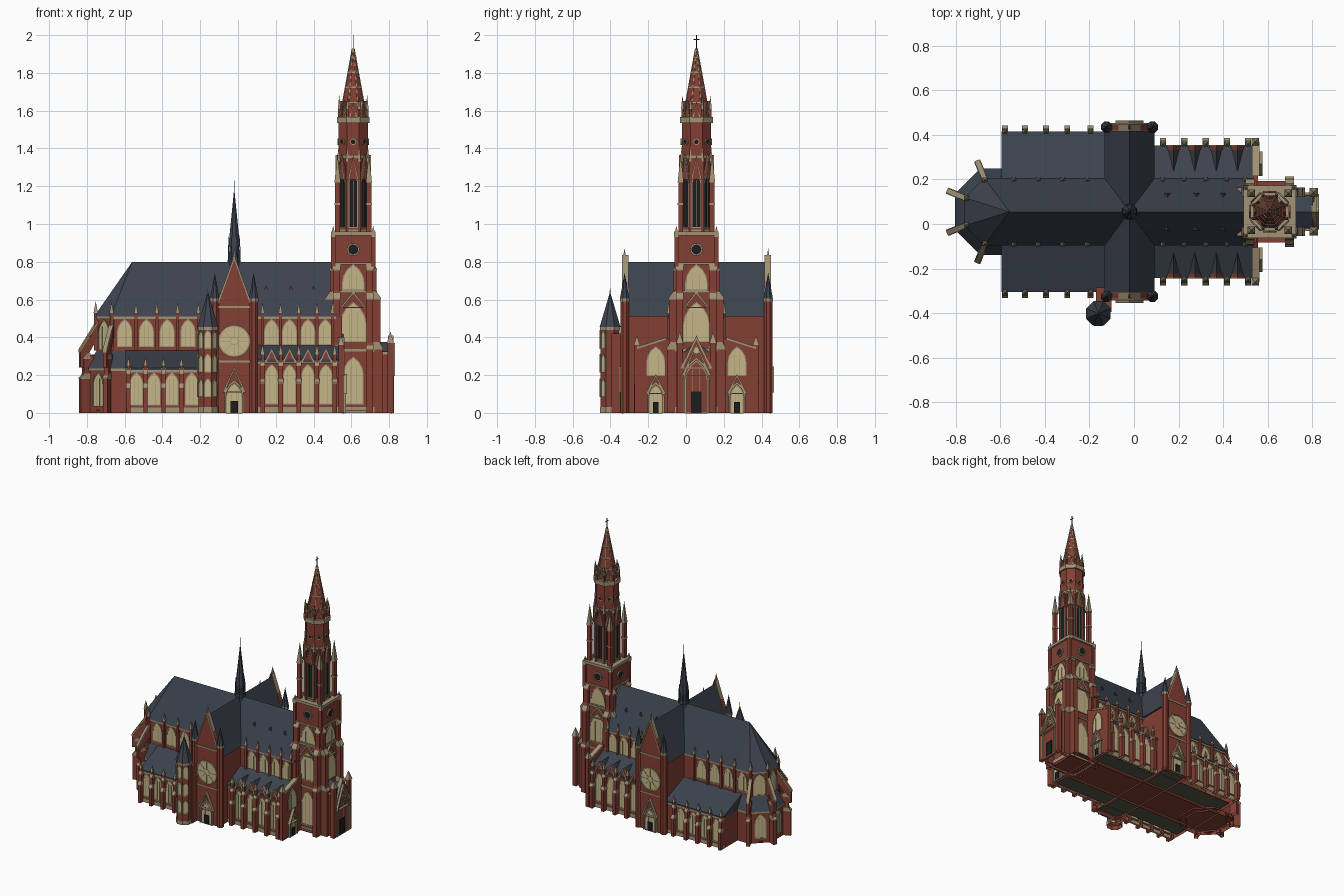
import bpy, bmesh
from math import sin, cos, tan, pi, radians as rad
from mathutils import Matrix, Vector

if "Cube" in bpy.data.objects:
    bpy.data.objects.remove(bpy.data.objects["Cube"])

AXIS = 0.055                       # the church axis lies at y = AXIS; parts are built around y = 0
COL = dict(brick=(.23, .05, .033), roof=(.045, .055, .075), glass=(.56, .47, .25),
           stone=(.36, .29, .18), dark=(.012, .012, .014), floor=(.10, .095, .07))
MATS = {}
for k, c in COL.items():
    MATS[k] = bpy.data.materials.new(k)
    MATS[k].diffuse_color = (*c, 1)
PARTS = {}

def part(name, mat='brick', mirror=False):
    if name not in PARTS:
        PARTS[name] = (bmesh.new(), mat, mirror)
    return PARTS[name][0]

def place(p, a, u, z, d):          # wall coordinates: u sideways, z up, d outwards along angle a
    a = rad(a)
    return Vector((p[0] + d * cos(a) - u * sin(a), p[1] + d * sin(a) + u * cos(a), z))

def slab(bm, prof, p, a, d0, d1):
    A, B = [[bm.verts.new(place(p, a, u, z, d)) for u, z in prof] for d in (d0, d1)]
    bm.faces.new(A); bm.faces.new(B)
    for i in range(len(A)):
        bm.faces.new((A[i - 1], A[i], B[i], B[i - 1]))

def ring(bm, outer, inner, p, a, d0, d1):
    L = [[bm.verts.new(place(p, a, u, z, d)) for u, z in pr]
         for pr, d in ((outer, d0), (outer, d1), (inner, d1), (inner, d0))]
    for i in range(len(outer)):
        for s in range(3):
            bm.faces.new((L[s][i - 1], L[s][i], L[s + 1][i], L[s + 1][i - 1]))

def box(bm, x0, x1, y0, y1, z0, z1):
    slab(bm, [(y0, z0), (y1, z0), (y1, z1), (y0, z1)], (0, 0), 0, x0, x1)

def cone(bm, x, y, z0, z1, r0, r1=0.0, n=8):       # radii measured to the flats
    k = 1 / cos(pi / n)
    bmesh.ops.create_cone(bm, cap_ends=True, segments=n, radius1=r0 * k, radius2=max(r1, .0004) * k,
        depth=z1 - z0, matrix=Matrix.Translation((x, y, (z0 + z1) / 2)) @ Matrix.Rotation(pi / n, 4, 'Z'))

def arch(w, z0, z1):
    s, pts = z1 - .87 * w, [(-w / 2, z0), (w / 2, z0)]
    r = [(-w / 2 + w * cos(rad(t)), s + w * sin(rad(t))) for t in (0, 20, 40, 60)]
    return pts + r + [(-u, z) for u, z in r[-2::-1]]

def disc(r, z, n=20):
    return [(r * cos(2 * pi * i / n), z + r * sin(2 * pi * i / n)) for i in range(n)]

def window(name, p, a, w, z0, z1, mirror=False, glass='glass', bars=2):
    slab(part(name + '_glass', glass, mirror), arch(w, z0, z1), p, a, -.004, .002)
    f = part(name + '_frames', 'stone', mirror)
    ring(f, arch(w + .01, z0 - .006, z1 + .008), arch(w, z0, z1), p, a, -.004, .006)
    for i in range(bars):
        u = w * ((i + 1) / (bars + 1) - .5)
        slab(f, [(u - .001, z0), (u + .001, z0), (u + .001, z1 - .4 * w), (u - .001, z1 - .4 * w)], p, a, 0, .004)

def gable(name, p, a, w, z0, z1, d0, d1, mirror=False, fill='brick', t=.008):
    tri = [(-w / 2, z0), (w / 2, z0), (0, z1)]
    if fill:
        slab(part(name + '_walls', fill, mirror), tri, p, a, d0, d1)
    ring(part(name + '_copings', 'stone', mirror), tri,
         [(-w / 2 + 1.8 * t, z0 + t * .6), (w / 2 - 1.8 * t, z0 + t * .6), (0, z1 - 2.2 * t)], p, a, d0, d1 + .004)

def pinnacle(name, x, y, z0, zs, z1, r, mirror=False, mat='stone'):
    cone(part(name + '_shafts', 'brick', mirror), x, y, z0, zs, r, r, 4)
    cone(part(name + '_caps', mat, mirror), x, y, zs, z1, r * 1.25, 0, 4)

def buttress(name, p, a, depth, zt, w=.011, mirror=False):
    D = depth
    slab(part(name, 'brick', mirror), [(-.02, 0), (D, 0), (D, .58 * zt), (.7 * D, .68 * zt), (.7 * D, .92 * zt), (-.02, zt)],
         p, a - 90, -w, w)
    for f, zb in ((1.05, .58), (.78, .92)):        # stone weatherings
        slab(part(name + '_weatherings', 'stone', mirror), [(0, zb * zt), (f * D, zb * zt), (f * D, zb * zt + .006),
             (.6 * f * D, zb * zt + .028), (0, zb * zt + .028)], p, a - 90, -w - .002, w + .002)

def portal(name, p, a, w, z1, zg, mirror=False):
    slab(part(name + '_doors', 'dark', mirror), [(-w * .25, 0), (w * .25, 0), (w * .25, z1 * .42), (-w * .25, z1 * .42)], p, a, 0, .01)
    window(name + '_arch', p, a, w, .002, z1, mirror)
    ring(part(name + '_mouldings', 'stone', mirror), arch(w + .03, 0, z1 + .025), arch(w + .012, .0, z1 + .01), p, a, -.005, .014)
    gable(name + '_gable', p, a, w + .05, z1 * .72, zg, -.004, .016, mirror, None)

# --- Nave, choir and apse
ax = -.61
box(part('nave_walls'), ax, .55, -.14, .14, 0, .51)
box(part('nave_cornice', 'stone'), ax, .52, -.147, .147, .498, .512)
cone(part('apse_upper_walls'), ax, 0, 0, .51, .14, .14)
cone(part('apse_cornice', 'stone'), ax, 0, .498, .512, .147, .147)
cone(part('apse_lower_walls'), ax, 0, 0, .24, .183, .183)
cone(part('apse_lower_cornice', 'stone'), ax, 0, .222, .236, .19, .19)
cone(part('apse_lower_roof', 'roof'), ax, 0, .236, .33, .194, .138)
slab(part('nave_roof', 'roof'), [(-.152, .51), (.152, .51), (0, .8)], (0, 0), 0, -.56, .53)
bm = part('apse_roof', 'roof')
tip = bm.verts.new((-.56, 0, .8))
eave = [bm.verts.new((ax + .1645 * cos(rad(t)), .1645 * sin(rad(t)), .51)) for t in (112.5, 157.5, 202.5, 247.5)]
eave = [bm.verts.new((-.56, .152, .51))] + eave + [bm.verts.new((-.56, -.152, .51))]
for v, w in zip(eave, eave[1:]):
    bm.faces.new((tip, v, w))
bm.faces.new(eave)
for t in (135, 180, 225):
    for nm, r, w, z0, z1 in (('apse_low_window', .183, .07, .04, .21), ('apse_high_window', .14, .075, .34, .488)):
        window(nm, (ax + r * cos(rad(t)), r * sin(rad(t))), t, w, z0, z1)
for t in (112.5, 157.5, 202.5, 247.5):
    c, s = cos(rad(t)), sin(rad(t))
    buttress('apse_buttress', (ax + .19 * c, .19 * s), t, .055, .31, .013)
    slab(part('flying_buttresses'), [(.14, .41), (.14, .49), (.185, .43), (.185, .41), (.225, .37), (.247, .32), (.247, .24),
         (.2, .24), (.195, .32)], (ax, 0), t - 90, -.01, .01)
    slab(part('flying_copings', 'stone'), [(.14, .485), (.14, .5), (.25, .335), (.25, .32)], (ax, 0), t - 90, -.012, .012)
    pinnacle('apse_pinnacle', ax + .155 * c, .155 * s, .33, .53, .59, .009)
for x in (-.54, -.43, -.32, -.21, .13, .225, .322, .418, .5):
    pinnacle('clerestory_pinnacle', x, -.146, .33, .53, .585, .008, True)
for x in (-.6, -.485, -.375, -.265, .178, .273, .37, .462):
    window('clerestory_window', (x, -.14), -90, .07, .355, .49, True)
for x in (.15, .28, .4):
    slab(part('roof_dormers', 'roof', True), [(-.012, .65), (.012, .65), (0, .675)], (x, -.05), -90, 0, .035)

# --- Choir aisles
box(part('choir_aisle_walls', 'brick', True), -.59, -.12, -.35, -.13, 0, .235)
slab(part('choir_aisle_roof', 'roof', True), [(-.36, .228), (-.36, .238), (-.14, .33), (-.14, .228)], (0, 0), 0, -.595, -.12)
box(part('choir_aisle_bands', 'stone', True), -.592, -.12, -.357, -.34, .215, .229)
box(part('choir_aisle_bands', 'stone', True), -.592, -.12, -.354, -.34, .0, .028)
for x in (-.538, -.445, -.35, -.245):
    window('choir_window', (x, -.35), -90, .062, .045, .207, True)
for x in (-.58, -.49, -.395, -.3, -.195):
    buttress('choir_buttress', (x, -.35), -90, .035, .225, .011, True)
    pinnacle('choir_pinnacle', x, -.362, .2, .25, .295, .008, True)

# --- Nave aisles with a gabled roof over each bay
box(part('nave_aisle_walls', 'brick', True), .07, .55, -.29, -.13, 0, .28)
slab(part('nave_aisle_roof', 'roof', True), [(-.298, .27), (-.298, .282), (-.14, .36), (-.14, .27)], (0, 0), 0, .07, .545)
box(part('nave_aisle_plinth', 'stone', True), .07, .552, -.295, -.28, 0, .03)
box(part('nave_aisle_bands', 'stone', True), .07, .55, -.295, -.28, .262, .274)
for x in (.178, .273, .37, .465):
    window('aisle_window', (x, -.29), -90, .06, .05, .25, True)
    gable('bay_gable', (x, -.29), -90, .084, .262, .345, -.012, .006, True)
    slab(part('bay_roofs', 'roof', True), [(-.04, .26), (.04, .26), (0, .34)], (x, -.29), -90, -.13, -.01)
for x in (.13, .226, .322, .418, .512):
    buttress('aisle_buttress', (x, -.29), -90, .04, .27, .012, True)
    pinnacle('aisle_pinnacle', x, -.305, .25, .31, .365, .009, True)
# west end walls of the aisles
slab(part('aisle_end_walls', 'brick', True), [(-.31, 0), (-.1, 0), (-.1, .42), (-.16, .39), (-.31, .34)], (0, 0), 0, .535, .558)
slab(part('aisle_end_copings', 'stone', True), [(-.315, .338), (-.16, .388), (-.16, .4), (-.315, .35)], (0, 0), 0, .53, .563)
window('aisle_end_window', (.558, -.215), 0, .09, .2, .345, True)
portal('side_portal', (.558, -.215), 0, .06, .14, .205, True)
pinnacle('aisle_end_pinnacle', .545, -.315, 0, .36, .41, .013, True)

# --- Transept with end gables, rose windows and corner turrets
tx = -.02
box(part('transept_walls'), tx - .1, tx + .1, -.385, .385, 0, .51)
slab(part('transept_roof', 'roof'), [(-.113, .51), (.113, .51), (0, .8)], (tx, 0), -90, -.38, .38)
slab(part('transept_fronts', 'brick', True), [(-.1, 0), (.1, 0), (.1, .56), (0, .83), (-.1, .56)], (tx, 0), -90, .365, .39)
ring(part('transept_copings', 'stone', True), [(-.1, .555), (.1, .555), (0, .835)], [(-.088, .565), (.088, .565), (0, .81)], (tx, 0), -90, .36, .395)
cone(part('transept_finials', 'stone', True), tx, -.38, .82, .87, .008, 0, 4)
box(part('transept_bands', 'stone', True), tx - .1, tx + .1, -.394, -.38, .268, .278)
slab(part('rose_windows', 'glass', True), disc(.078, .38, 28), (tx, -.39), -90, -.004, .003)
rose = part('rose_tracery', 'stone', True)
ring(rose, disc(.086, .38, 28), disc(.077, .38, 28), (tx, -.39), -90, -.004, .008)
ring(rose, disc(.022, .38, 12), disc(.019, .38, 12), (tx, -.39), -90, 0, .005)
for i in range(8):
    c, s = cos(pi * i / 4), sin(pi * i / 4)
    slab(rose, [(r * c - w * s, .38 + r * s + w * c) for r, w in ((.02, -.001), (.078, -.001), (.078, .001), (.02, .001))],
         (tx, -.39), -90, 0, .005)
portal('transept_portal', (tx, -.39), -90, .075, .15, .245, True)
for x in (tx - .103, tx + .103):
    cone(part('transept_turrets', 'brick', True), x, -.38, 0, .6, .022, .022)
    cone(part('turret_bands', 'stone', True), x, -.38, .59, .605, .025, .025)
    cone(part('turret_roofs', 'roof', True), x, -.38, .605, .74, .025)
# stair turret, front side only
cone(part('stair_turret'), -.16, -.457, 0, .45, .05, .05)
box(part('stair_link'), -.17, -.1, -.45, -.34, 0, .42)
cone(part('stair_bands', 'stone'), -.16, -.457, 0, .03, .053, .053)
cone(part('stair_bands', 'stone'), -.16, -.457, .44, .455, .053, .053)
cone(part('stair_roof', 'roof'), -.16, -.457, .455, .64, .055)
cone(part('stair_finial', 'stone'), -.16, -.457, .62, .665, .004)
for t in (-90, -135, -45, 180):
    for z in (.09, .22, .345):
        window('stair_window', (-.16 + .05 * cos(rad(t)), -.457 + .05 * sin(rad(t))), t, .028, z, z + .085, bars=0)
# crossing spirelet
cone(part('spirelet_drum', 'roof'), tx, 0, .74, .89, .025, .025)
cone(part('spirelet', 'roof'), tx, 0, .88, 1.17, .031, .002)
cone(part('spirelet_collar', 'roof'), tx, 0, .8, .82, .034, .03)
cone(part('spirelet_rod', 'dark'), tx, 0, 1.15, 1.23, .0025, .001, 6)
for i in range(8):
    t = i * 45 + 22.5
    cone(part('spirelet_pinnacles', 'roof'), tx + .032 * cos(rad(t)), .032 * sin(rad(t)), .8, .94, .005, 0, 4)

# --- West tower: square stages
T = (.61, 0)
box(part('tower_shaft'), .505, .715, -.105, .105, 0, .95)
for z, r, h in ((0, .112, .03), (.325, .112, .012), (.635, .115, .014), (.785, .114, .012), (.94, .118, .02)):
    cone(part('tower_bands', 'stone'), *T, z, z + h, r, r, 4)
for a in (0, 90, 180, 270):
    f = place(T, a, 0, 0, .105)[:2]
    for d in (-.088, .088):
        slab(part('tower_buttresses'), [(.1, 0), (.155, 0), (.155, .34), (.144, .37), (.144, .6), (.122, .65), (.122, .76), (.1, .8)],
             T, a - 90, d - .018, d + .018)
        for r, z in ((.158, .335), (.147, .6), (.125, .755)):
            slab(part('tower_weatherings', 'stone'), [(.1, z), (r, z), (r, z + .008), (r - .022, z + .04), (.1, z + .04)],
                 T, a - 90, d - .02, d + .02)
    if a in (90, 270):
        window('tower_low_window', f, a, .1, .05, .29)
    window('tower_mid_window', f, a, .13, .38, .58)
    gable('tower_gable', f, a, .14, .555, .645, -.004, .01, fill=None)
    window('tower_high_window', f, a, .11, .655, .78)
    slab(part('clock_faces', 'dark'), disc(.027, .865), f, a, 0, .004)
    ring(part('clock_rims', 'stone'), disc(.033, .865), disc(.026, .865), f, a, 0, .008)
for sx in (-1, 1):
    pinnacle('tower_pinnacle', .61 + sx * .083, -.083, .95, 1.22, 1.37, .013, True)
    cone(part('pinnacle_bands', 'stone', True), .61 + sx * .083, -.083, 1.1, 1.11, .016, .016, 4)
    pinnacle('tower_corner', .61 + sx * .106, -.106, .76, .93, .99, .011, True)

# --- Octagonal belfry and spire
cone(part('belfry'), *T, .95, 1.54, .077, .077)
for z, r, h in ((.96, .082, .012), (1.35, .081, .012), (1.535, .087, .032)):
    cone(part('belfry_bands', 'stone'), *T, z, z + h, r, r)
cone(part('spire'), *T, 1.565, 1.93, .07, .005)
for z in (1.64, 1.72, 1.8, 1.88):
    r = .07 - .065 * (z - 1.565) / .365
    cone(part('spire_bands', 'stone'), *T, z, z + .007, r + .003, r + .002)
for i in range(8):
    t = i * 45
    f = place(T, t, 0, 0, .077)[:2]
    window('belfry_opening', f, t, .042, .985, 1.25, glass='dark', bars=1)
    gable('belfry_gable', f, t, .06, 1.235, 1.365, -.004, .012, t=.005)
    slab(part('belfry_oculi', 'dark'), disc(.013, 1.435, 12), f, t, 0, .003)
    ring(part('oculus_rims', 'stone'), disc(.017, 1.435, 12), disc(.012, 1.435, 12), f, t, 0, .006)
    gable('spire_gable', place(T, t, 0, 0, .066)[:2], t, .042, 1.565, 1.65, -.02, .004, t=.004)
    c = place(T, t + 22.5, 0, 0, .084)
    cone(part('belfry_shafts'), c.x, c.y, .96, 1.33, .007, .007, 4)
    cone(part('belfry_shaft_caps', 'stone'), c.x, c.y, 1.33, 1.41, .009, 0, 4)
    c = place(T, t + 22.5, 0, 0, .08)
    pinnacle('spire_pinnacle', c.x, c.y, 1.56, 1.61, 1.68, .006)
    slab(part('spire_ribs', 'stone'), [(.0745, 1.565), (.0785, 1.565), (.007, 1.93), (.004, 1.93)], T, t - 67.5, -.002, .002)
cone(part('spire_finial', 'stone'), *T, 1.91, 1.93, .01, .006)
box(part('spire_cross', 'dark'), .608, .612, -.002, .002, 1.92, 2)
box(part('spire_cross', 'dark'), .608, .612, -.016, .016, 1.975, 1.98)

# --- West porch
box(part('porch_walls'), .7, .81, -.08, .08, 0, .32)
slab(part('porch_roof', 'roof'), [(-.08, .315), (.08, .315), (0, .375)], (0, 0), 0, .7, .805)
slab(part('porch_front'), [(-.085, 0), (.085, 0), (.085, .24), (0, .4), (-.085, .24)], (0, 0), 0, .795, .815)
ring(part('porch_coping', 'stone'), [(-.085, .235), (.085, .235), (0, .41)], [(-.07, .24), (.07, .24), (0, .388)], (0, 0), 0, .795, .822)
portal('main_portal', (.812, 0), 0, .11, .27, .37)
slab(part('porch_oculus', 'glass'), disc(.018, .33, 14), (.812, 0), 0, 0, .014)
for s in (-1, 1):
    pinnacle('porch_pinnacle', .807, s * .088, 0, .37, .43, .015)
    box(part('porch_side_bands', 'stone'), .7, .815, s * .082 - .004, s * .082 + .004, .31, .325)

# --- Sunken floor seen from below
box(part('aisle_floors', 'floor', True), -.58, .54, -.285, -.142, .012, .016)
box(part('transept_floors', 'floor', True), tx - .095, tx + .095, -.375, -.29, .012, .016)
box(part('nave_floor'), -.75, .7, -.138, .138, .012, .016)

# --- Turn every part into an object
for name, (bm, mat, mirror) in PARTS.items():
    base = [f for f in bm.faces if all(abs(v.co.z) < 1e-5 for v in f.verts)]
    bmesh.ops.recalc_face_normals(bm, faces=bm.faces)
    bmesh.ops.delete(bm, geom=base, context='FACES_ONLY')
    me = bpy.data.meshes.new(name)
    bm.to_mesh(me); bm.free()
    me.materials.append(MATS[mat])
    ob = bpy.data.objects.new(name, me)
    ob.location.y = AXIS
    bpy.context.collection.objects.link(ob)
    if mirror:
        m = ob.modifiers.new('mirror', 'MIRROR')
        m.use_axis = (False, True, False)
        m.use_mirror_merge = False

for m in bpy.data.materials:
    if m.users and not m.is_grease_pencil:
        m.use_nodes = True
        m.node_tree.nodes["Principled BSDF"].inputs["Base Color"].default_value = m.diffuse_color
